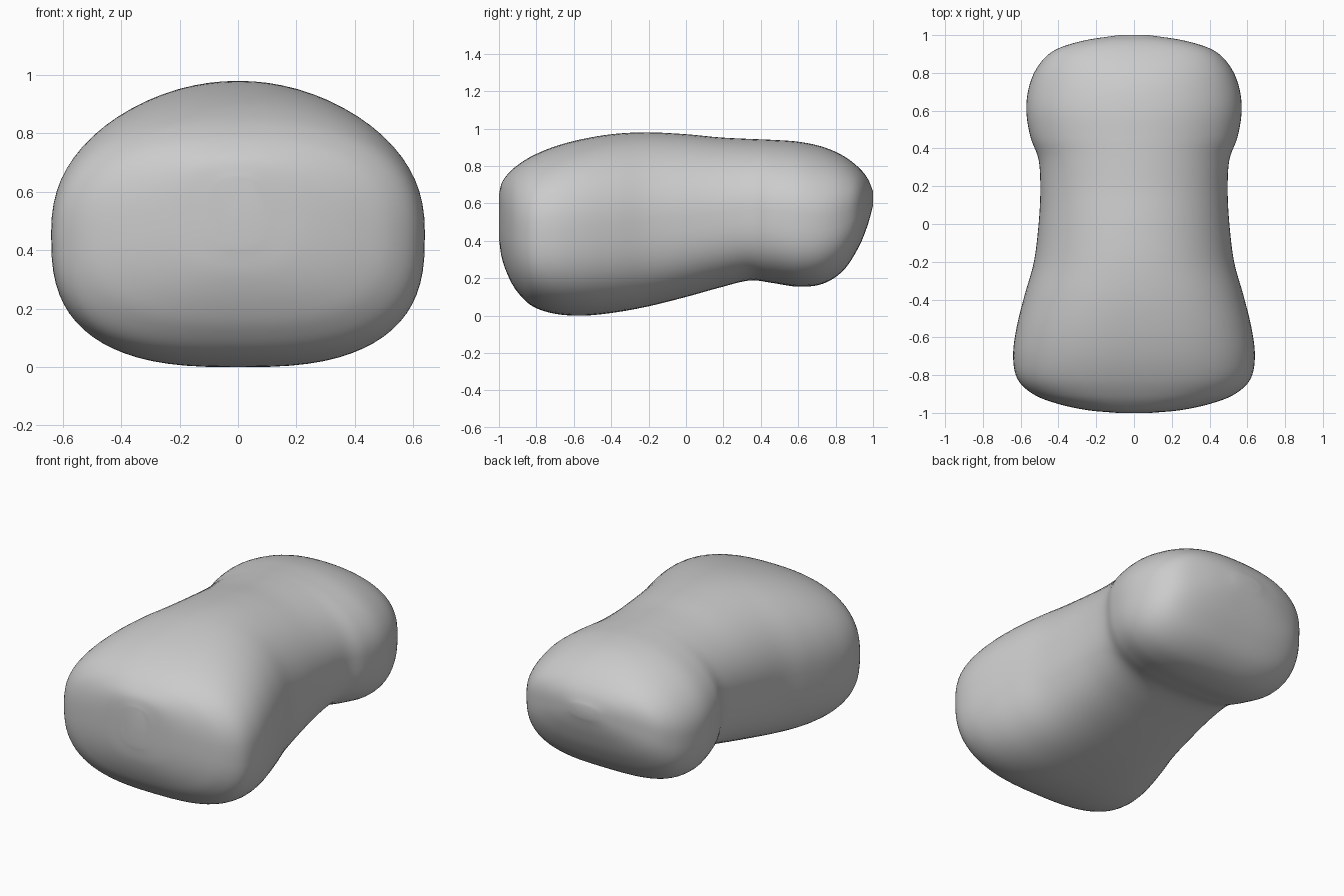
import bpy, bmesh, math
from mathutils import Vector

if "Cube" in bpy.data.objects:
    bpy.data.objects.remove(bpy.data.objects["Cube"])

# Stations along the body: y, bottom z, top z, half width, roundness of top, of bottom
STATIONS = [
    (-1.0, 0.41, 0.65, 0.09, 2.4, 2.4),
    (-0.985, 0.31, 0.71, 0.25, 2.4, 2.5),
    (-0.95, 0.21, 0.76, 0.41, 2.4, 2.6),
    (-0.90, 0.125, 0.805, 0.535, 2.4, 2.7),
    (-0.82, 0.05, 0.855, 0.617, 2.4, 2.8),
    (-0.70, 0.01, 0.905, 0.64, 2.35, 2.8),
    (-0.55, 0.0, 0.945, 0.622, 2.3, 2.8),
    (-0.38, 0.017, 0.972, 0.58, 2.2, 2.8),
    (-0.2, 0.05, 0.98, 0.53, 2.1, 2.8),
    (0.0, 0.10, 0.97, 0.505, 2.05, 2.8),
    (0.18, 0.15, 0.953, 0.496, 2.05, 2.8),
    (0.34, 0.188, 0.945, 0.505, 2.05, 2.9),
    (0.46, 0.175, 0.94, 0.548, 2.05, 3.0),
    (0.6, 0.155, 0.93, 0.57, 2.1, 3.1),
    (0.73, 0.170, 0.903, 0.555, 2.1, 3.1),
    (0.84, 0.24, 0.855, 0.505, 2.2, 3.1),
    (0.92, 0.36, 0.795, 0.42, 2.3, 3.0),
    (0.97, 0.48, 0.735, 0.27, 2.4, 2.8),
    (1.0, 0.59, 0.665, 0.08, 2.4, 2.6),
]
SIDES, STEPS = 72, 6


def spline(points, steps):
    """Smooth curve through every point."""
    pts = [Vector(p) for p in points]
    pts = [2 * pts[0] - pts[1]] + pts + [2 * pts[-1] - pts[-2]]
    out = []
    for i in range(1, len(pts) - 2):
        a, b, c, d = pts[i - 1:i + 3]
        for k in range(steps):
            t = k / steps
            out.append(0.5 * (2 * b + (c - a) * t + (2 * a - 5 * b + 4 * c - d) * t * t
                              + (3 * b - a - 3 * c + d) * t ** 3))
    return out + [pts[-2]]


def soft(v, power):
    """Superellipse rounding of a sine or cosine."""
    return math.copysign(abs(v) ** (2 / power), v)


# Loft rounded cross-sections from front to back
bm = bmesh.new()
rings = []
for y, low, high, width, p_top, p_bottom in spline(STATIONS, STEPS):
    mid, half = (low + high) / 2, (high - low) / 2
    ring = []
    for i in range(SIDES):
        a = 2 * math.pi * i / SIDES
        p = p_top if i <= SIDES // 2 else p_bottom
        ring.append(bm.verts.new((width * soft(math.cos(a), p), y,
                                  mid + half * soft(math.sin(a), p))))
    rings.append(ring)
for r, s in zip(rings, rings[1:]):
    for i in range(SIDES):
        j = (i + 1) % SIDES
        bm.faces.new((r[i], r[j], s[j], s[i]))

# Close both ends
for ring in (rings[0], rings[-1]):
    bm.faces.new(ring)
bmesh.ops.recalc_face_normals(bm, faces=bm.faces[:])
for f in bm.faces:
    f.smooth = True

mesh = bpy.data.meshes.new("body")
bm.to_mesh(mesh)
bm.free()
body = bpy.data.objects.new("body", mesh)
bpy.context.collection.objects.link(body)
